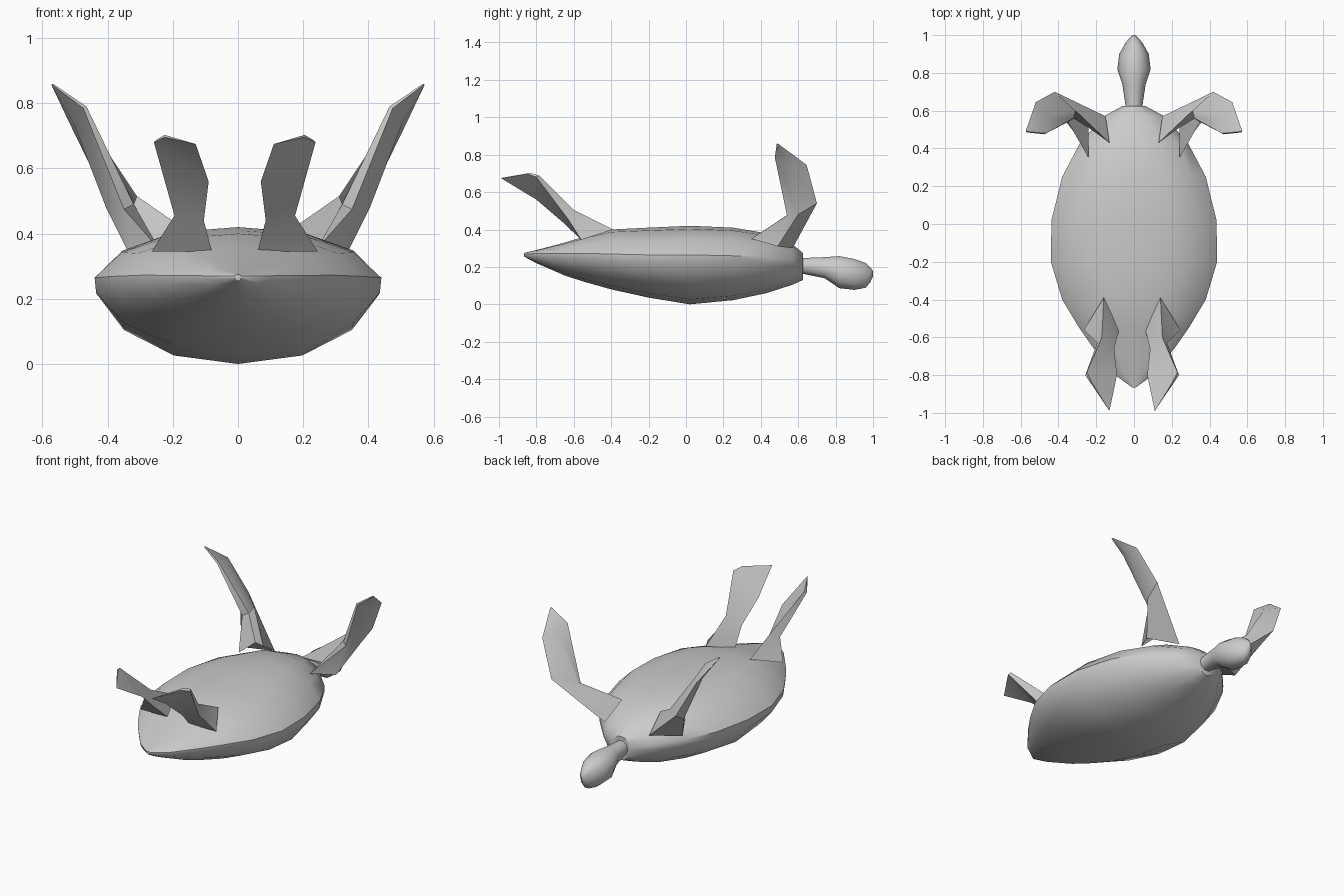
import bpy, bmesh, math


def loft(name, rings, angle=40):
    """Skin a list of equal-length vertex rings and cap both ends."""
    bm = bmesh.new()
    vs = [[bm.verts.new(p) for p in r] for r in rings]
    n = len(rings[0])
    for a, b in zip(vs, vs[1:]):
        for i in range(n):
            j = (i + 1) % n
            bm.faces.new((a[i], a[j], b[j], b[i]))
    bm.faces.new(vs[0])
    bm.faces.new(vs[-1])
    bmesh.ops.remove_doubles(bm, verts=bm.verts, dist=0.0005)
    bmesh.ops.recalc_face_normals(bm, faces=bm.faces)
    me = bpy.data.meshes.new(name)
    bm.to_mesh(me)
    bm.free()
    ob = bpy.data.objects.new(name, me)
    bpy.context.collection.objects.link(ob)
    bpy.ops.object.select_all(action='DESELECT')
    ob.select_set(True)
    bpy.context.view_layer.objects.active = ob
    bpy.ops.object.shade_smooth_by_angle(angle=math.radians(angle))
    return ob


# shell lying on its back: y, half width, top z, rim z, bottom z
half = [(0, 1), (0.45, 0.9), (0.81, 0.55), (1, 0.03), (0.99, -0.18), (0.8, -0.6), (0.45, -0.9), (0, -1)]
section = half + [(-x, z) for x, z in half[-2:0:-1]]
stations = [
    (-0.865, 0.01, 0.275, 0.27, 0.255), (-0.80, 0.10, 0.29, 0.27, 0.22),
    (-0.65, 0.22, 0.33, 0.27, 0.155), (-0.55, 0.29, 0.36, 0.27, 0.122),
    (-0.40, 0.38, 0.40, 0.265, 0.08), (-0.20, 0.44, 0.41, 0.26, 0.036),
    (0.02, 0.437, 0.42, 0.26, 0.0), (0.25, 0.38, 0.41, 0.255, 0.022),
    (0.43, 0.285, 0.38, 0.25, 0.06), (0.57, 0.16, 0.32, 0.235, 0.105),
    (0.625, 0.06, 0.275, 0.22, 0.13)]
loft("shell", [[(x * w, y, rim + z * ((top - rim) if z > 0 else (rim - bot))) for x, z in section]
               for y, w, top, rim, bot in stations])

# neck and head: y, half width, top z, bottom z
head = [(0.56, 0.045, 0.25, 0.16), (0.63, 0.045, 0.25, 0.16), (0.74, 0.062, 0.255, 0.137),
        (0.82, 0.088, 0.262, 0.082), (0.90, 0.078, 0.247, 0.073), (0.96, 0.045, 0.225, 0.085),
        (0.985, 0.022, 0.20, 0.115), (1.0, 0.006, 0.178, 0.15)]
loft("head", [[(w * math.cos(math.tau * i / 10), y,
                (t + b) / 2 + (t - b) / 2 * math.sin(math.tau * i / 10)) for i in range(10)]
              for y, w, t, b in head], 50)

# flippers, as rings from root to tip on the +x side
front = [
    [(0.13, 0.43, 0.39), (0.15, 0.57, 0.30), (0.32, 0.49, 0.31), (0.24, 0.35, 0.35), (0.24, 0.51, 0.35)],
    [(0.31, 0.60, 0.515), (0.42, 0.70, 0.54), (0.405, 0.60, 0.48), (0.35, 0.54, 0.475), (0.32, 0.56, 0.49)],
    [(0.47, 0.56, 0.755), (0.52, 0.645, 0.745), (0.505, 0.56, 0.74), (0.475, 0.475, 0.785), (0.465, 0.48, 0.79)],
    [(0.57, 0.495, 0.857), (0.572, 0.495, 0.857), (0.572, 0.49, 0.855), (0.57, 0.485, 0.857), (0.568, 0.49, 0.86)]]
rear = [
    [(0.14, -0.39, 0.40), (0.245, -0.56, 0.345), (0.06, -0.56, 0.345)],
    [(0.15, -0.60, 0.505), (0.175, -0.63, 0.455), (0.085, -0.66, 0.44)],
    [(0.23, -0.785, 0.688), (0.238, -0.80, 0.68), (0.07, -0.80, 0.56)],
    [(0.205, -0.835, 0.703), (0.205, -0.845, 0.696), (0.11, -0.99, 0.675)]]
for side, s, dx in (("right", 1, 0), ("left", -1, 0.02)):
    loft(side + "_front_flipper", [[(s * x, y, z) for x, y, z in r] for r in front])
    loft(side + "_rear_flipper", [[(s * (x + dx), y, z) for x, y, z in r] for r in rear])
